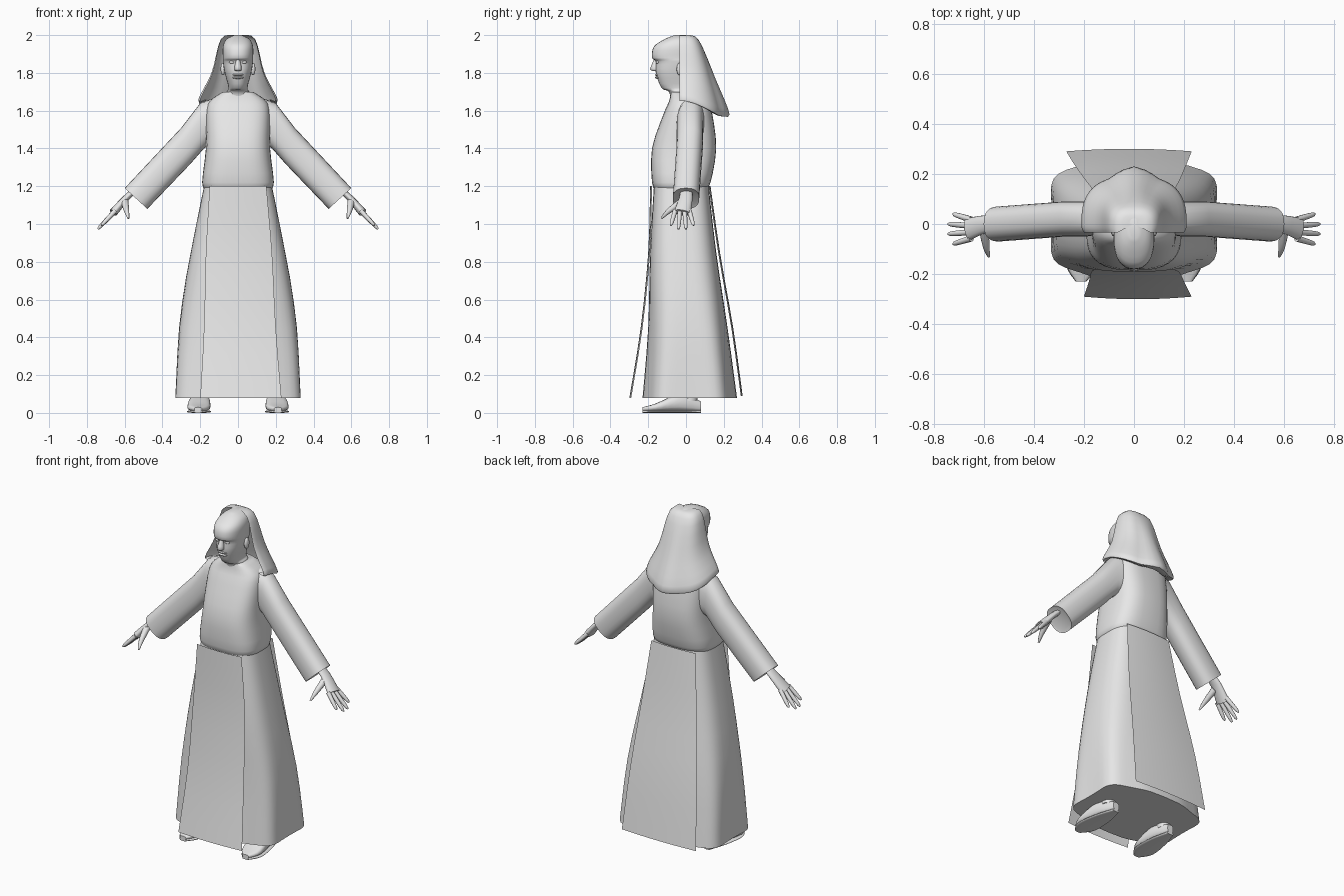
import bpy, bmesh, math
from mathutils import Vector

cube = bpy.data.objects.get("Cube")
if cube:
    bpy.data.objects.remove(cube, do_unlink=True)

shade = (.8, .8, .8, 1)
grey = bpy.data.materials.new("plain_grey")
grey.use_nodes = True
grey.diffuse_color = shade
grey.node_tree.nodes["Principled BSDF"].inputs["Base Color"].default_value = shade


def power(value, exponent):
    return math.copysign(abs(value) ** (2 / exponent), value)


def refine(keys, steps=3):
    """Smooth curve through a few key rows."""
    keys = [Vector(key) for key in keys]
    padded = [keys[0]] + keys + [keys[-1]]
    rows = []
    for before, start, end, after in zip(padded, padded[1:], padded[2:], padded[3:]):
        leave, arrive = (end - before) / 2, (after - start) / 2
        for step in range(steps):
            t = step / steps
            ease = t * t * (3 - 2 * t)
            rows.append(start.lerp(end, ease) + leave * t * (1 - t) ** 2
                        - arrive * t * t * (1 - t))
    return rows + [keys[-1]]


def oval(centre, across, along, sides=24, exponent=2):
    """Rounded-square ring spanned by two half-axes."""
    ring = []
    for i in range(sides):
        angle = math.tau * i / sides
        ring.append(centre + across * power(math.cos(angle), exponent)
                    + along * power(math.sin(angle), exponent))
    return ring


def loft(name, rings, closed=True, angle=50):
    """Skin rows of points into one mesh, capping closed rings."""
    bm = bmesh.new()
    rows = [[bm.verts.new(point) for point in ring] for ring in rings]
    count = len(rows[0])
    for low, high in zip(rows, rows[1:]):
        for i in range(count if closed else count - 1):
            j = (i + 1) % count
            bm.faces.new((low[i], low[j], high[j], high[i]))
    if closed:
        bm.faces.new(rows[0])
        bm.faces.new(rows[-1])
    bmesh.ops.recalc_face_normals(bm, faces=bm.faces)
    mesh = bpy.data.meshes.new(name)
    bm.to_mesh(mesh)
    bm.free()
    mesh.materials.append(grey)
    part = bpy.data.objects.new(name, mesh)
    bpy.context.collection.objects.link(part)
    bpy.ops.object.select_all(action='DESELECT')
    part.select_set(True)
    bpy.context.view_layer.objects.active = part
    bpy.ops.object.shade_smooth_by_angle(angle=math.radians(angle))


def stack(name, keys, sides=32, exponent=2, folds=0):
    """Upright loft from height, half width, front y and back y."""
    rings = []
    for height, width, front, back in refine(keys):
        middle = Vector((0, (front + back) / 2, height))
        ring = oval(middle, Vector((width, 0, 0)), Vector((0, (back - front) / 2, 0)),
                    sides, exponent)
        # Folds deepen toward the floor
        depth = folds * max(0, .7 - height)
        rings.append([middle + (point - middle)
                      * (1 - depth * (1 + math.cos(6 * math.tau * i / sides)))
                      for i, point in enumerate(ring)])
    loft(name, rings)


def tube(name, points, radii, flatness=1, sides=10):
    """Tapered limb along a path."""
    path = refine([(*point, radius) for point, radius in zip(points, radii)])
    rings = []
    for i, row in enumerate(path):
        ahead, behind = path[min(i + 1, len(path) - 1)], path[max(i - 1, 0)]
        direction = (ahead - behind).xyz.normalized()
        normal = direction.cross(Vector((0, 1, 0))).normalized()
        rings.append(oval(row.xyz, normal * row.w * flatness,
                          direction.cross(normal) * row.w, sides))
    loft(name, rings, angle=60)


def blob(name, centre, width, depth, height):
    """Small ellipsoid."""
    rings = []
    for i in range(1, 8):
        angle = math.pi * i / 8
        rings.append(oval(Vector(centre) - Vector((0, 0, height * math.cos(angle))),
                          Vector((width * math.sin(angle), 0, 0)),
                          Vector((0, depth * math.sin(angle), 0)), 12))
    loft(name, rings, angle=60)


def panel(name, keys, bow):
    """Hanging cloth from height, y, right edge and left edge."""
    rows = []
    for height, y, right, left in refine(keys):
        row = []
        for i in range(13):
            t = i / 12
            row.append(Vector((right + (left - right) * t, y + bow * (2 * t - 1) ** 2, height)))
        rows.append(row)
    loft(name, rows, closed=False)


# Robe
stack("skirt", [(.08, .35, -.23, .27), (.45, .32, -.2, .22),
                (.85, .25, -.19, .16), (1.2, .18, -.17, .12)], 48, 3.2, folds=.05)
panel("front_panel", [(.08, -.3, -.2, .23), (.45, -.24, -.18, .2),
                      (.85, -.2, -.17, .18), (1.2, -.19, -.15, .15)], .01)
panel("back_panel", [(.09, .3, -.27, .23), (.45, .25, -.24, .21),
                     (.85, .18, -.19, .18), (1.2, .13, -.15, .15)], -.01)
stack("bodice", [(1.18, .17, -.16, .1), (1.22, .19, -.18, .13), (1.4, .17, -.18, .16),
                 (1.58, .17, -.12, .14), (1.65, .15, -.09, .12), (1.7, .08, -.08, .07)],
      36, 3)

# Head and face
stack("head", [(1.64, .07, -.08, .05), (1.7, .06, -.09, .05), (1.72, .05, -.13, .05),
               (1.8, .07, -.16, .05), (1.86, .08, -.16, .06), (1.88, .08, -.18, .06),
               (1.94, .08, -.17, .06), (1.98, .06, -.11, .05), (2, .02, -.06, .02)],
      exponent=2.3)
stack("nose", [(1.87, .01, -.17, -.14), (1.82, .02, -.19, -.14), (1.81, .01, -.17, -.14)], 12)
for lip, height in (("upper_lip", 1.79), ("lower_lip", 1.775)):
    blob(lip, (0, -.15, height), .03, .014, .007)

# Veil: open sheet with a centre ridge at the back and a tucked hem
# keys: front height, back height, half width, back y, ridge depth
veil = []
for front, back, width, reach, ridge in refine(
        [(2, 2, .01, .01, 0), (1.98, 1.97, .09, .07, 0), (1.8, 1.76, .14, .14, .02),
         (1.66, 1.58, .21, .19, .04), (1.66, 1.58, .17, .15, .02)], 4):
    row = []
    for i in range(33):
        degrees = 202 - 7 * i
        sine = math.sin(math.radians(degrees))
        rear = max(0, sine)
        y = power(sine, 2.7) * (reach if rear else min(.07, width))
        y += ridge * max(0, 1 - abs(degrees - 90) / 22)
        row.append(Vector((width * power(math.cos(math.radians(degrees)), 2.7), y,
                           front + (back - front) * rear)))
    veil.append(row)
loft("veil", veil, closed=False, angle=60)

# Paired parts, mirrored across x
for side, s in (("left", 1), ("right", -1)):
    # Sleeve rings run from an upper seam to a lower seam
    rings = []
    for top_x, top_z, low_x, low_z, y in ((.12, 1.67, .13, 1.43, .03), (.2, 1.64, .18, 1.4, .02),
                                          (.3, 1.51, .25, 1.32, .02), (.6, 1.19, .48, 1.08, 0)):
        top, low = Vector((s * top_x, y, top_z)), Vector((s * low_x, y, low_z))
        rings.append(oval((top + low) / 2, (top - low) / 2, Vector((0, .07, 0)), exponent=2.5))
    # Recessed cuff
    inside = Vector((s * .52, 0, 1.15))
    rings.append([point.lerp(inside, .2) for point in rings[-1]])
    loft(side + "_sleeve", rings)

    # Hand with fanned fingers and a hanging thumb
    tube(side + "_palm", [(s * .52, 0, 1.2), (s * .59, 0, 1.14), (s * .66, -.02, 1.06)],
         (.03, .035, .045), .5, 16)
    for finger in range(4):
        fan = finger - 1.5
        shorter = .01 * fan * fan
        knuckle = Vector((s * .65, .025 * fan - .02, 1.07))
        tip = Vector((s * (.745 - shorter), .04 * fan - .02, .97 + shorter))
        tube(f"{side}_finger_{finger}", [knuckle, knuckle.lerp(tip, .8), tip],
             (.013, .01, .004))
    tube(side + "_thumb", [(s * .6, -.02, 1.12), (s * .59, -.09, 1.07), (s * .58, -.13, 1.03)],
         (.02, .014, .005))

    # Eye and ear
    blob(side + "_eye", (s * .032, -.15, 1.856), .015, .01, .008)
    blob(side + "_ear", (s * .08, -.03, 1.82), .012, .02, .035)

    # Shoe on a flat sole, with the ankle hidden by the skirt
    shape = refine([(-.23, .02, .03), (-.16, .06, .05), (-.03, .05, .1), (.08, .02, .06)], 4)
    for part, spread in (("sole", 1.06), ("shoe", 1)):
        rings = []
        for y, width, height in shape:
            base, top = (0, .014) if part == "sole" else (.01, height)
            centre = Vector((s * (.2 - .05 * y), y, (base + top) / 2))
            rings.append(oval(centre, Vector((width * spread, 0, 0)),
                              Vector((0, 0, (top - base) / 2)), 16, 3))
        loft(f"{side}_{part}", rings)
    tube(side + "_ankle", [(s * .2, .02, .06), (s * .19, .02, .2)], (.04, .045), 1, 16)
